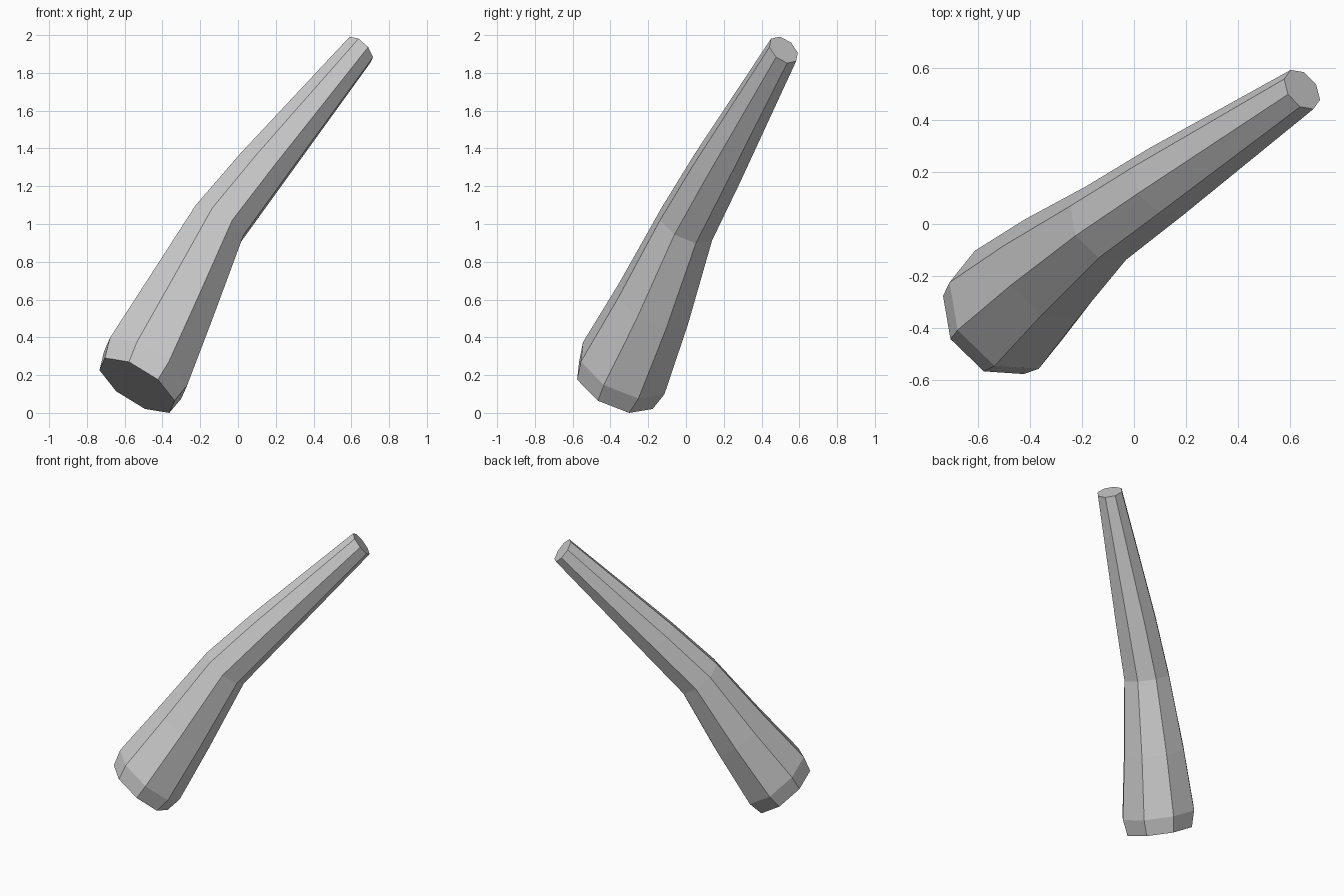
import bpy, bmesh, math
from mathutils import Vector

cube = bpy.data.objects.get("Cube")
if cube:
    bpy.data.objects.remove(cube, do_unlink=True)

# Stone-grey material
grey = bpy.data.materials.new("light grey")
grey.use_nodes = True
colour = (0.6, 0.6, 0.6, 1)
grey.diffuse_color = colour
grey.node_tree.nodes["Principled BSDF"].inputs["Base Color"].default_value = colour

# Frame of the leaning shaft: along its length, across it, and over its back
base = Vector((-0.5, -0.37, 0.15))
along = Vector((0.5, 0.387, 0.774)).normalized()
across = along.cross(Vector((0, 0, 1))).normalized()
over = across.cross(along)

SIDES = 8
PHASE = math.radians(12)

# Each section: distance along, shift across, shift over, radius, end tilt
sections = [
    (-0.02, -0.02, 0.02, 0.235, 0),
    (0.09, -0.025, 0.03, 0.26, 0),
    (0.50, -0.045, 0.065, 0.217, 0),
    (1.00, -0.055, 0.12, 0.162, 0),
    (1.40, -0.04, 0.088, 0.145, 0),
    (2.29, 0, 0, 0.088, 0.02),
]


def add_ring(bm, dist, side, up, radius, tilt):
    ring = []
    for i in range(SIDES):
        ang = PHASE + math.tau * i / SIDES
        c, s = math.cos(ang), math.sin(ang)
        ring.append(bm.verts.new(base + along * (dist + tilt * s)
                                 + across * (side + radius * c)
                                 + over * (up + radius * s)))
    return ring


# Bent, tapering shaft with a chamfered butt
bm = bmesh.new()
rings = [add_ring(bm, *sec) for sec in sections]
for low, high in zip(rings, rings[1:]):
    for i in range(SIDES):
        j = (i + 1) % SIDES
        bm.faces.new((low[i], low[j], high[j], high[i]))
bm.faces.new(rings[0][::-1])
bm.faces.new(rings[-1])
bmesh.ops.recalc_face_normals(bm, faces=bm.faces)

# Rest on the ground
lowest = min(v.co.z for v in bm.verts)
bmesh.ops.translate(bm, verts=bm.verts, vec=(0, 0, -lowest))

mesh = bpy.data.meshes.new("tapered_shaft")
bm.to_mesh(mesh)
bm.free()
mesh.materials.append(grey)
shaft = bpy.data.objects.new("tapered_shaft", mesh)
bpy.context.collection.objects.link(shaft)
